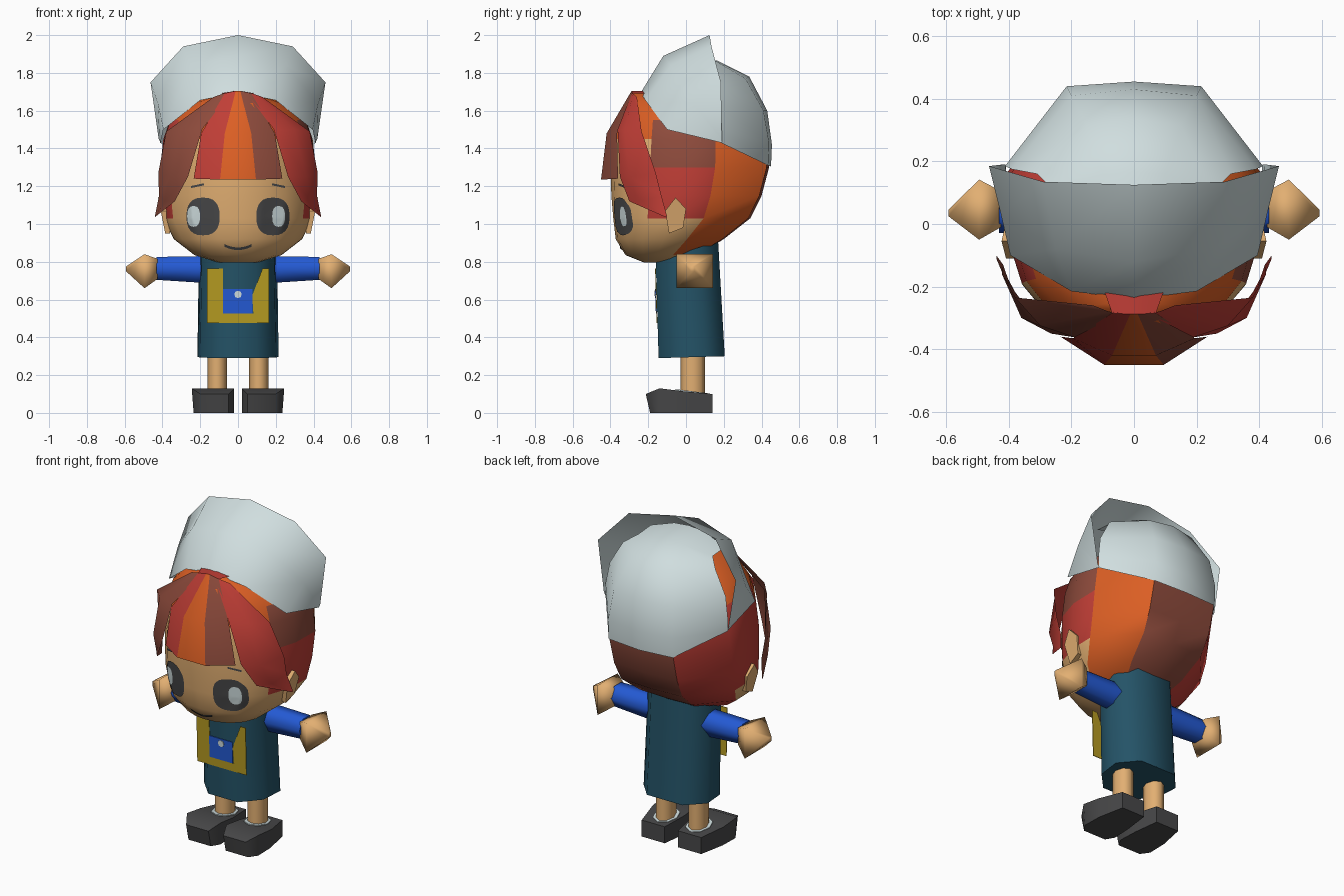
import bpy, bmesh, math
from mathutils import Vector
from mathutils.bvhtree import BVHTree

if "Cube" in bpy.data.objects:
    bpy.data.objects.remove(bpy.data.objects["Cube"])


def mat(name, r, g, b):
    m = bpy.data.materials.new(name)
    lin = [((c / 255 + 0.055) / 1.055) ** 2.4 for c in (r, g, b)]
    m.diffuse_color = (*lin, 1)
    m.use_nodes = True
    m.node_tree.nodes["Principled BSDF"].inputs["Base Color"].default_value = m.diffuse_color
    return m


WHITE = mat("pale_grey", 208, 222, 223)
ORANGE = mat("orange", 220, 95, 36)
RED = mat("red", 192, 62, 54)
BROWN = mat("brown", 142, 75, 60)
TEAL = mat("teal", 36, 83, 103)
BLUE = mat("blue", 36, 90, 212)
YELLOW = mat("mustard", 182, 155, 34)
SKIN = mat("skin", 226, 175, 114)
DARK = mat("charcoal", 72, 72, 73)


def finish(name, bm, mats, rule=None, angle=40, centre=None):
    """Turn a bmesh into an object; open sheets face away from centre."""
    bmesh.ops.remove_doubles(bm, verts=bm.verts, dist=0.0005)
    bmesh.ops.recalc_face_normals(bm, faces=bm.faces)
    bm.normal_update()
    if centre:
        c = Vector(centre)
        if sum((f.calc_center_median() - c).dot(f.normal) * f.calc_area() for f in bm.faces) < 0:
            bmesh.ops.reverse_faces(bm, faces=bm.faces)
    if rule:
        for f in bm.faces:
            f.material_index = rule(f.calc_center_median())
    me = bpy.data.meshes.new(name)
    bm.to_mesh(me)
    bm.free()
    for m in mats:
        me.materials.append(m)
    ob = bpy.data.objects.new(name, me)
    bpy.context.collection.objects.link(ob)
    bpy.ops.object.select_all(action='DESELECT')
    ob.select_set(True)
    bpy.context.view_layer.objects.active = ob
    if angle:
        bpy.ops.object.shade_smooth_by_angle(angle=math.radians(angle))
    return ob


def loft(name, rows, mats, closed=True, caps=True, s=1, **kw):
    """Skin rows of points that all have the same length."""
    bm = bmesh.new()
    vs = [[bm.verts.new((s * x, y, z)) for x, y, z in r] for r in rows]
    n = len(rows[0])
    for a, b in zip(vs, vs[1:]):
        for i in range(n if closed else n - 1):
            j = (i + 1) % n
            bm.faces.new((a[i], a[j], b[j], b[i]))
    if closed and caps:
        bm.faces.new(vs[0])
        bm.faces.new(vs[-1])
    return finish(name, bm, mats, **kw)


def both(half):
    """Mirror half a row, running from x = 0 outwards, into a full row."""
    return [(-x, y, z) for x, y, z in reversed(half) if x > 0] + list(half)


# head with the painted back and side hair
OUT = [(0, -1), (.3, -.96), (.62, -.8), (.87, -.5), (.99, -.12), (1, .32), (.52, .97), (0, 1)]
OUT += [(-x, y) for x, y in OUT[-2:0:-1]]


def ring(z, rx, yf, yb):
    c, h = (yf + yb) / 2, (yb - yf) / 2
    return [(x * rx, c + y * h, z) for x, y in OUT]


def hair_rule(c):
    if c.y > (.1 if c.z > .95 else 0) and .83 < c.z < 1.6:  # back panels
        return 1 if c.x > .18 else (2 if c.x < -.18 else 3)
    if c.z > 1.55 or (c.z > 1.46 and c.y < -.15):  # scalp
        return 1
    if c.y > -0.17 and c.z > 1.06 and abs(c.x) > .25:  # sides
        return 3 if c.z > 1.3 and c.x > 0 else 2
    return 0


head = loft("head", [ring(.795, .1, -.22, -.04), ring(.835, .23, -.32, .06), ring(.92, .34, -.372, .2),
                     ring(1.03, .395, -.385, .34), ring(1.15, .408, -.395, .4), ring(1.3, .412, -.4, .44),
                     ring(1.45, .395, -.39, .44), ring(1.55, .36, -.36, .38), ring(1.64, .26, -.32, .26),
                     ring(1.695, .08, -.285, .05)],
            [SKIN, ORANGE, RED, BROWN], rule=hair_rule)
tree = BVHTree.FromObject(head, bpy.context.evaluated_depsgraph_get())


def on_face(x, z, off):
    hit = tree.ray_cast(Vector((x, -2, z)), Vector((0, 1, 0)))[0]
    return (x, hit.y - off, z)


def patch(name, cx, cz, rx, rz, off, m):
    """Rounded plate that follows the face."""
    rows = []
    for k in range(7):
        r, row = max(k / 6, .01), []
        for i in range(24):
            a = math.tau * i / 24
            c, d = math.cos(a), math.sin(a)
            row.append(on_face(cx + r * rx * math.copysign(abs(c) ** .8, c),
                               cz + r * rz * math.copysign(abs(d) ** .8, d), off))
        rows.append(row)
    loft(name, rows, [m], caps=False, centre=(0, 0, 1.05))


for s, side in ((1, "right"), (-1, "left")):
    patch("eye_" + side, s * .185, 1.04, .088, .1, .005, DARK)
    patch("eye_shine_" + side, .215 if s > 0 else -.235, 1.04, .034, .055, .009, WHITE)
    loft("eyebrow_" + side, [[on_face(s * (.18 + .014 * i), z - .003 * i, .006) for i in range(6)]
                             for z in (1.205, 1.216)], [DARK], closed=False, centre=(0, 0, 1.1))
loft("mouth", [[on_face(.012 * i, .862 + dz + .0005 * i * i, .006) for i in range(-6, 7)]
               for dz in (0, .014)], [DARK], closed=False, centre=(0, 0, 1.05))

# fringe of three locks
loft("fringe", [both([(.03, -.2, 1.702), (.1, -.2, 1.69)]),
                both([(.012, -.288, 1.705), (.07, -.285, 1.692)]),
                both([(.07, -.42, 1.48), (.195, -.365, 1.48)]),
                both([(.095, -.45, 1.235), (.235, -.36, 1.24)])],
     [RED, ORANGE, BROWN], closed=False, angle=50, centre=(0, 0, 1.3),
     rule=lambda c: 0 if c.y > -.26 or c.x < -.015 else (2 if c.x > .015 else 1))

for s, side in ((1, "right"), (-1, "left")):
    # long side locks
    loft("side_lock_" + side, [
        [(.04, -.285, 1.699), (.08, -.28, 1.69), (.13, -.26, 1.672)],
        [(.19, -.362, 1.5), (.3, -.325, 1.5), (.38, -.235, 1.49)],
        [(.265, -.35, 1.25), (.36, -.3, 1.25), (.422, -.16, 1.27)],
        [(.335, -.3, 1.12), (.39, -.23, 1.12), (.418, -.13, 1.15)],
        [(.435, -.115, 1.04), (.44, -.11, 1.037), (.44, -.1, 1.04)]],
        [RED if s > 0 else BROWN], closed=False, s=s, angle=60, centre=(0, 0, 1.3))
    # ears
    pts = [(-.11, 1.07), (-.055, 1.14), (0, 1.08), (-.015, .98), (-.09, .95)]
    loft("ear_" + side, [[(.36, y, z) for y, z in pts],
                         [(.385 + (z - .95) * .2, y, z) for y, z in pts]], [SKIN], s=s, angle=20)

# hat: flared front brim and rounded back
loft("hat_front", [
    both([(0, -.24, 1.695), (.2, -.215, 1.655), (.395, -.1, 1.5), (.41, .19, 1.43)]),
    both([(0, -.12, 1.89), (.25, -.08, 1.84), (.425, .03, 1.64), (.415, .19, 1.44)]),
    both([(0, .125, 2.0), (.29, .135, 1.94), (.463, .185, 1.75), (.42, .19, 1.45)])],
    [WHITE], closed=False, angle=80, centre=(0, .2, 1.5))
loft("hat_back", [
    both([(0, .45, 1.305), (.215, .435, 1.31), (.412, .185, 1.43)]),
    both([(0, .455, 1.42), (.215, .44, 1.43), (.412, .185, 1.5)]),
    both([(0, .43, 1.6), (.2, .41, 1.6), (.39, .175, 1.63)]),
    both([(0, .335, 1.78), (.15, .315, 1.77), (.31, .16, 1.77)]),
    both([(0, .165, 1.865), (.1, .16, 1.86), (.25, .1, 1.81)]),
    both([(0, -.03, 1.88), (.1, -.03, 1.87), (.25, -.02, 1.82)])],
    [WHITE], closed=False, angle=80, centre=(0, .1, 1.5))


# dress
def dress_row(k, y0, y1, z0, z1):
    half = [(.1, 0), (.2, .3), (.215, .7), (.12, 1)]
    pts = half + [(-x, t) for x, t in reversed(half)]
    return [(x * k, y0 + (y1 - y0) * t, z0 + (z1 - z0) * t) for x, t in pts]


loft("dress", [dress_row(1, -.145, .205, .29, .3), dress_row(.96, -.16, .17, .8, .91)],
     [TEAL], caps=False, angle=50, centre=(0, 0, .6))
loft("dress_underside", [dress_row(1, -.145, .205, .292, .302), dress_row(.3, -.05, .1, .32, .32)], [TEAL])


def plate(name, pts, off, m):
    """Thin plate leaning with the front of the dress."""
    loft(name, [[(x, -.1365 - .029 * z - off + d, z) for x, z in pts] for d in (0, .004)], [m], angle=0)


# front apron with pocket
plate("apron_left", [(-.165, .475), (-.08, .475), (-.08, .765), (-.165, .765)], .005, YELLOW)
plate("apron_base", [(-.08, .475), (.085, .475), (.085, .525), (-.08, .525)], .005, YELLOW)
plate("apron_right", [(.085, .475), (.165, .475), (.165, .765), (.13, .765), (.075, .62)], .005, YELLOW)
plate("pocket", [(-.08, .525), (.076, .525), (.076, .655), (-.08, .655)], .008, BLUE)
plate("pocket_button", [(.02 * math.cos(a * math.tau / 8), .627 + .02 * math.sin(a * math.tau / 8))
                        for a in range(8)], .011, WHITE)


def oval(x, cy, cz, ry, rz, n=6):
    return [(x, cy + ry * math.cos(math.tau * i / n), cz + rz * math.sin(math.tau * i / n)) for i in range(n)]


def box(x, y0, y1, z0, z1):
    return [(x, y0, z0), (x, y1, z0), (x, y1, z1), (x, y0, z1)]


for s, side in ((1, "right"), (-1, "left")):
    # arms and hands
    loft("sleeve_" + side, [oval(.13, .04, .765, .07, .08), oval(.22, .04, .76, .07, .08),
                            oval(.432, .04, .765, .068, .07)], [BLUE], s=s, angle=65)
    loft("hand_" + side, [box(.425, -.01, .105, .71, .815), box(.495, -.05, .142, .66, .84),
                          box(.593, .025, .045, .75, .775)], [SKIN], s=s, angle=80)
    # legs
    loft("leg_" + side, [[(.11 + .052 * math.cos(a * math.tau / 8), .035 + .065 * math.sin(a * math.tau / 8), z)
                          for a in range(8)] for z in (.08, .36)], [SKIN], s=s, angle=60)
    # shoes: heel, instep and toe sections
    loft("shoe_" + side, [
        [(.045, .14, 0), (.2, .14, 0), (.2, .14, .1), (.045, .14, .1)],
        [(.025, -.02, 0), (.232, -.02, 0), (.24, -.02, .115), (.022, -.02, .115)],
        [(.02, -.14, 0), (.235, -.14, 0), (.245, -.14, .13), (.02, -.14, .13)],
        [(.05, -.19, 0), (.2, -.19, 0), (.2, -.213, .1), (.05, -.213, .1)]], [DARK], s=s, angle=60)
    loft("sock_" + side, [[(.11 + .07 * math.cos(a * math.tau / 8), .03 + .085 * math.sin(a * math.tau / 8),
                            z - .0105 * math.sin(a * math.tau / 8)) for a in range(8)]
                          for z in (.108, .115)], [WHITE], s=s, angle=30)
